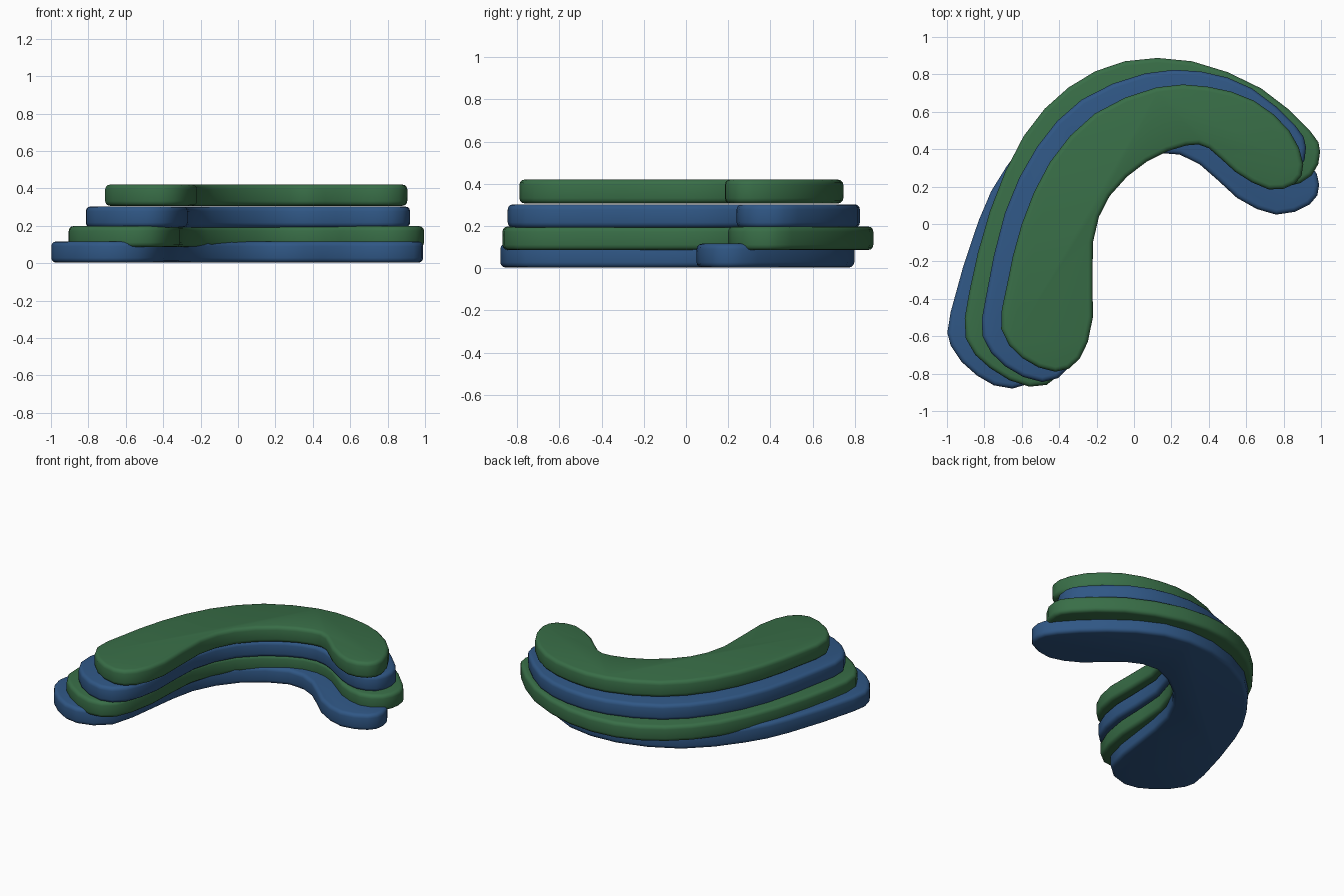
import bpy, bmesh, math
from mathutils import Vector

if "Cube" in bpy.data.objects:
    bpy.data.objects.remove(bpy.data.objects["Cube"])


def material(name, rgb):
    m = bpy.data.materials.new(name)
    m.diffuse_color = (*rgb, 1)
    m.use_nodes = True
    m.node_tree.nodes["Principled BSDF"].inputs["Base Color"].default_value = m.diffuse_color
    return m


def smooth_loop(pts, steps=2):
    """Closed Catmull-Rom curve through the outline points."""
    p = [Vector(q) for q in pts]
    n, out = len(p), []
    for i in range(n):
        a, b, c, d = p[i - 1], p[i], p[(i + 1) % n], p[(i + 2) % n]
        for s in range(steps):
            t = s / steps
            out.append(0.5 * (2 * b + (c - a) * t + (2 * a - 5 * b + 4 * c - d) * t ** 2
                              + (3 * b - a - 3 * c + d) * t ** 3))
    return out


def slab(name, outline, z0, z1, mat):
    """Curved slab with softly rounded rims."""
    bm = bmesh.new()
    face = bm.faces.new([bm.verts.new((v.x, v.y, z0)) for v in smooth_loop(outline)])
    top = bmesh.ops.extrude_face_region(bm, geom=[face])["geom"]
    bmesh.ops.translate(bm, vec=(0, 0, z1 - z0),
                        verts=[g for g in top if isinstance(g, bmesh.types.BMVert)])
    bmesh.ops.recalc_face_normals(bm, faces=bm.faces)
    rims = [e for e in bm.edges if abs(e.verts[0].co.z - e.verts[1].co.z) < 1e-5]
    bmesh.ops.bevel(bm, geom=rims, offset=0.025, segments=3, profile=0.5, affect='EDGES')
    mesh = bpy.data.meshes.new(name)
    bm.to_mesh(mesh)
    bm.free()
    obj = bpy.data.objects.new(name, mesh)
    bpy.context.collection.objects.link(obj)
    mesh.materials.append(mat)
    bpy.ops.object.select_all(action='DESELECT')
    obj.select_set(True)
    bpy.context.view_layer.objects.active = obj
    bpy.ops.object.shade_smooth_by_angle(angle=math.radians(65))


blue = material("blue", (0.029, 0.095, 0.235))
green = material("green", (0.040, 0.155, 0.063))

# outlines run clockwise from the left tip, round the arch, to the right tip and back inside
bottom = [(-.65, -.88), (-.84, -.81), (-.98, -.65), (-.98, -.47), (-.83, .02), (-.68, .31),
          (-.40, .62), (0, .785), (.38, .765), (.70, .57), (.93, .34), (.99, .21), (.94, .105),
          (.76, .05), (.55, .14), (.35, .32), (.13, .38), (-.14, .22), (-.31, -.05),
          (-.37, -.40), (-.44, -.76)]
lower = [(-.56, -.87), (-.77, -.77), (-.90, -.61), (-.88, -.36), (-.77, .07), (-.59, .47),
         (-.35, .73), (-.05, .87), (.31, .87), (.68, .725), (.94, .50), (.995, .385), (.95, .26),
         (.81, .20), (.63, .26), (.46, .39), (.30, .445), (.10, .40), (-.16, .20), (-.29, -.10),
         (-.31, -.50), (-.39, -.80)]
upper = [(-.49, -.845), (-.69, -.76), (-.81, -.60), (-.79, -.38), (-.69, .06), (-.52, .41),
         (-.28, .665), (.06, .805), (.36, .815), (.63, .725), (.86, .53), (.92, .41), (.88, .285),
         (.75, .24), (.60, .29), (.45, .385), (.30, .435), (.10, .38), (-.14, .19), (-.26, -.10),
         (-.27, -.50), (-.34, -.76)]
top = [(-.42, -.79), (-.60, -.715), (-.71, -.56), (-.68, -.33), (-.60, 0), (-.45, .33),
       (-.21, .59), (.12, .73), (.39, .735), (.64, .66), (.83, .50), (.905, .32), (.86, .215),
       (.72, .185), (.54, .28), (.40, .405), (.28, .42), (.07, .335), (-.13, .15), (-.22, -.10),
       (-.22, -.50), (-.29, -.72)]

# four stacked slabs
slab("bottom_slab", bottom, 0.003, 0.116, blue)
slab("lower_slab", lower, 0.086, 0.198, green)
slab("upper_slab", upper, 0.192, 0.303, blue)
slab("top_slab", top, 0.307, 0.420, green)
